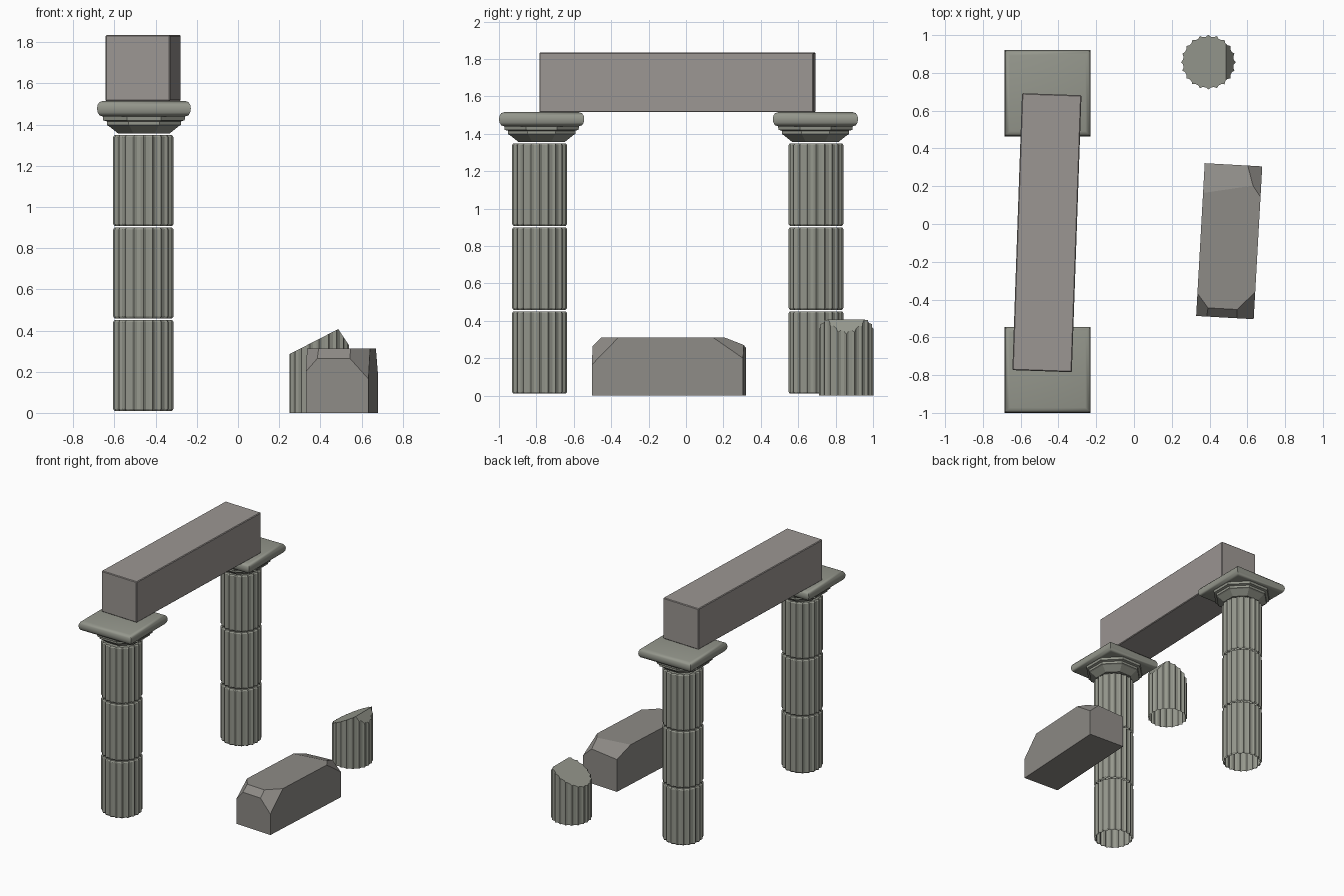
import bpy, bmesh, math
from mathutils import Vector, Matrix

if "Cube" in bpy.data.objects:
    bpy.data.objects.remove(bpy.data.objects["Cube"])


def material(name, rgb):
    m = bpy.data.materials.new(name)
    m.diffuse_color = (*rgb, 1)
    m.use_nodes = True
    m.node_tree.nodes["Principled BSDF"].inputs["Base Color"].default_value = m.diffuse_color
    return m


COLUMN = material("column_stone", (0.30, 0.31, 0.265))
LINTEL = material("lintel_stone", (0.33, 0.305, 0.29))
BLOCK = material("block_stone", (0.27, 0.258, 0.24))


def finish(bm, name, mat, smooth=False):
    me = bpy.data.meshes.new(name)
    bmesh.ops.recalc_face_normals(bm, faces=bm.faces[:])
    bm.to_mesh(me)
    bm.free()
    ob = bpy.data.objects.new(name, me)
    me.materials.append(mat)
    bpy.context.collection.objects.link(ob)
    if smooth:
        bpy.ops.object.select_all(action='DESELECT')
        ob.select_set(True)
        bpy.context.view_layer.objects.active = ob
        bpy.ops.object.shade_smooth_by_angle(angle=math.radians(50))
    return ob


def loft(outline, profile, center, cap_bottom=True):
    """Stack scaled copies of a unit outline; profile is (scale, z) from the bottom up."""
    bm = bmesh.new()
    rings = [[bm.verts.new((center[0] + s * x, center[1] + s * y, z)) for x, y in outline]
             for s, z in profile]
    n = len(outline)
    for a, b in zip(rings, rings[1:]):
        for i in range(n):
            j = (i + 1) % n
            bm.faces.new((a[i], a[j], b[j], b[i]))
    bm.faces.new(rings[-1])
    if cap_bottom:
        bm.faces.new(rings[0][::-1])
    return bm


def cut(bm, p, q, r, keep):
    """Slice off everything past the plane p-q-r on the far side from keep."""
    p, q, r = Vector(p), Vector(q), Vector(r)
    n = (q - p).cross(r - p).normalized()
    if n.dot(Vector(keep) - p) > 0:
        n = -n
    res = bmesh.ops.bisect_plane(bm, geom=bm.verts[:] + bm.edges[:] + bm.faces[:],
                                 plane_co=p, plane_no=n, clear_outer=True)
    edges = [e for e in res["geom_cut"] if isinstance(e, bmesh.types.BMEdge)]
    bmesh.ops.edgeloop_fill(bm, edges=edges)


def polygon(n):
    """Unit polygon with flats facing the axes, sized by its apothem."""
    r = 1 / math.cos(math.pi / n)
    return [(r * math.cos((i + .5) * math.tau / n), r * math.sin((i + .5) * math.tau / n))
            for i in range(n)]


def box(size, center, turn):
    bm = bmesh.new()
    bmesh.ops.create_cube(bm, size=1, matrix=Matrix.Translation(center)
                          @ Matrix.Rotation(turn, 4, 'Z') @ Matrix.Diagonal((*size, 1)))
    return bm


# Fluted outline: sharp ridges with shallow grooves between
FLUTES = 20
fluted = []
for i in range(FLUTES):
    for t, r in ((0, 1), (.3, .93), (.7, .93)):
        a = (i + t) * math.tau / FLUTES
        fluted.append((r * math.cos(a), r * math.sin(a)))

# Two standing columns
abacus_profile = [(.2, 1.44), (.216, 1.445), (.225, 1.46), (.228, 1.478),
                  (.225, 1.496), (.216, 1.51), (.2, 1.515)]
echinus_profile = [(.125, 1.357), (.17, 1.393), (.18, 1.398), (.18, 1.416),
                   (.198, 1.421), (.2, 1.443)]
for side, y, cap_y in (("front", -.783, -.772), ("back", .695, .692)):
    for k in range(3):
        z = .01 + .449 * k
        drum = [(.14, z), (.147, z + .01), (.147, z + .431), (.14, z + .441)]
        finish(loft(fluted, drum, (-.46, y), False), f"{side}_column_drum_{k + 1}", COLUMN)
    finish(loft(polygon(8), echinus_profile, (-.457, cap_y)), f"{side}_capital_echinus", COLUMN)
    finish(loft(polygon(4), abacus_profile, (-.457, cap_y)), f"{side}_capital_abacus",
           COLUMN, True)

# Lintel across the capitals
bm = box((.315, 1.467, .32), (-.461, -.046, 1.675), math.radians(-2))
bmesh.ops.bevel(bm, geom=bm.edges[:], offset=.005, segments=1, affect='EDGES')
finish(bm, "lintel", LINTEL)

# Broken column stump with two slanted breaks
bm = loft(fluted, [(.145, 0), (.145, .5)], (.394, .857), False)
keep = (.394, .857, .05)
cut(bm, (.249, 0, .285), (.487, 0, .407), (.249, 1, .285), keep)
cut(bm, (.487, 0, .407), (.54, 0, .327), (.487, 1, .407), keep)
finish(bm, "broken_column_stump", COLUMN)

# Fallen block with chipped top edges and corners
bm = box((.305, .81, .312), (.504, -.091, .156), math.radians(-3.2))
chips = [
    ((.33, -.488, .263), (.632, -.505, .263), (.5, -.45, .312)),      # front top edge
    ((.345, -.38, .312), (.33, -.488, .2), (.385, -.491, .263)),      # front left corner
    ((.642, -.36, .312), (.544, -.5, .263), (.632, -.505, .165)),     # front right corner
    ((.37, .165, .312), (.63, .203, .312), (.52, .312, .265)),        # back top edge
    ((.672, .14, .312), (.63, .203, .312), (.68, .303, .2)),          # back right corner
]
for chip in chips:
    cut(bm, *chip, (.504, -.091, .1))
finish(bm, "fallen_block", BLOCK)
